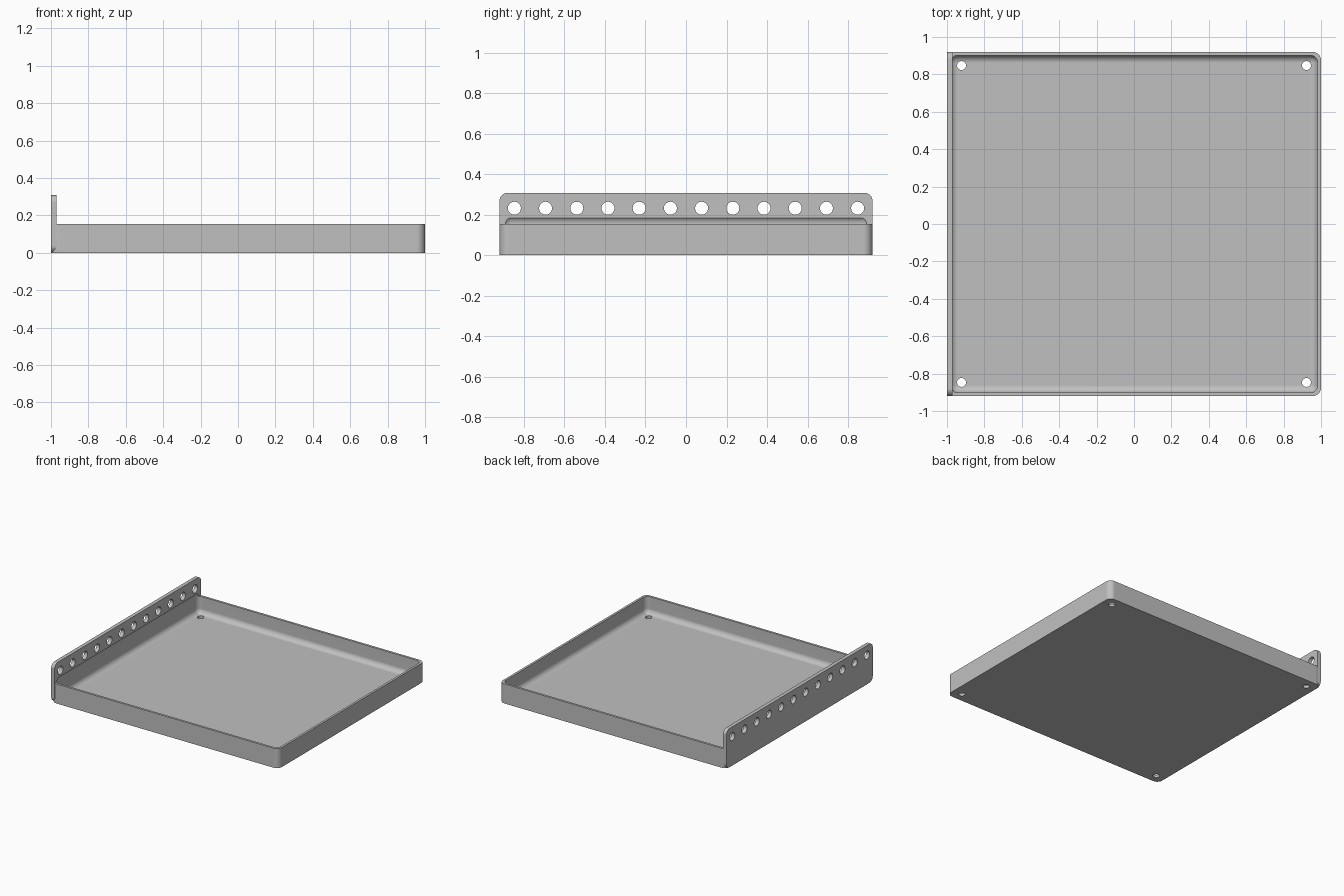
import bpy
import bmesh
import math
from mathutils import Matrix, Vector

old = bpy.data.objects.get("Cube")
if old:
    bpy.data.objects.remove(old, do_unlink=True)

WALL = 0.018
HALF_Y = 0.92
RIM_Z = 0.155
PLATE_Z = 0.308
PLATE_X = -0.97

grey = bpy.data.materials.new("plain grey")
grey.use_nodes = True
grey.diffuse_color = (0.53, 0.53, 0.53, 1)
grey.node_tree.nodes["Principled BSDF"].inputs["Base Color"].default_value = (0.53, 0.53, 0.53, 1)


def make_object(name, bm):
    bmesh.ops.recalc_face_normals(bm, faces=bm.faces)
    mesh = bpy.data.meshes.new(name)
    bm.to_mesh(mesh)
    bm.free()
    mesh.materials.append(grey)
    obj = bpy.data.objects.new(name, mesh)
    bpy.context.collection.objects.link(obj)
    return obj


def rounded_box(name, low, high, radius, axis=None):
    """Box with rounded edges: those along one axis, or all of them."""
    low, high = Vector(low), Vector(high)
    bm = bmesh.new()
    bmesh.ops.create_cube(bm, size=1)
    for v in bm.verts:
        v.co = (low + high) / 2 + v.co * (high - low)
    edges = [e for e in bm.edges if axis is None
             or abs((e.verts[0].co - e.verts[1].co)[axis]) > 1e-4]
    bmesh.ops.bevel(bm, geom=edges, offset=radius, segments=8,
                    profile=0.5, affect='EDGES', clamp_overlap=True)
    return make_object(name, bm)


def combine(target, tool, operation):
    mod = target.modifiers.new(operation.lower(), 'BOOLEAN')
    mod.object, mod.operation, mod.solver = tool, operation, 'EXACT'
    bpy.context.view_layer.objects.active = target
    bpy.ops.object.modifier_apply(modifier=mod.name)
    bpy.data.objects.remove(tool, do_unlink=True)


# Solid tray body joined to the tall mounting plate on the right side
tray = rounded_box("tray", (-1, -HALF_Y, 0), (1, HALF_Y, RIM_Z), 0.045, axis=2)
plate = rounded_box("mounting_plate", (-1, -HALF_Y, 0), (PLATE_X, HALF_Y, PLATE_Z), 0.04, axis=0)
combine(tray, plate, 'UNION')

# Hollow with soft inner edges, reaching slightly into the plate
hollow = rounded_box("hollow_cutter", (-1 + WALL, -HALF_Y + WALL, 0.02),
                     (1 - WALL, HALF_Y - WALL, 0.196), 0.04)
combine(tray, hollow, 'DIFFERENCE')

# Row of plate holes and four floor holes
bm = bmesh.new()
sideways = Matrix.Rotation(math.pi / 2, 4, 'Y')
for i in range(12):
    place = Matrix.Translation((-1, (i - 5.5) * 0.154, 0.232)) @ sideways
    bmesh.ops.create_cone(bm, cap_ends=True, segments=32, radius1=0.032,
                          radius2=0.032, depth=0.2, matrix=place)
for x in (-0.922, 0.922):
    for y in (-0.847, 0.847):
        bmesh.ops.create_cone(bm, cap_ends=True, segments=32, radius1=0.024, radius2=0.024,
                              depth=0.1, matrix=Matrix.Translation((x, y, 0)))
combine(tray, make_object("hole_cutter", bm), 'DIFFERENCE')

# Smooth rounded edges, flat large faces
bpy.ops.object.select_all(action='DESELECT')
tray.select_set(True)
bpy.context.view_layer.objects.active = tray
bpy.ops.object.shade_smooth_by_angle(angle=math.radians(30))
weighted = tray.modifiers.new("flat faces", 'WEIGHTED_NORMAL')
weighted.keep_sharp = True
